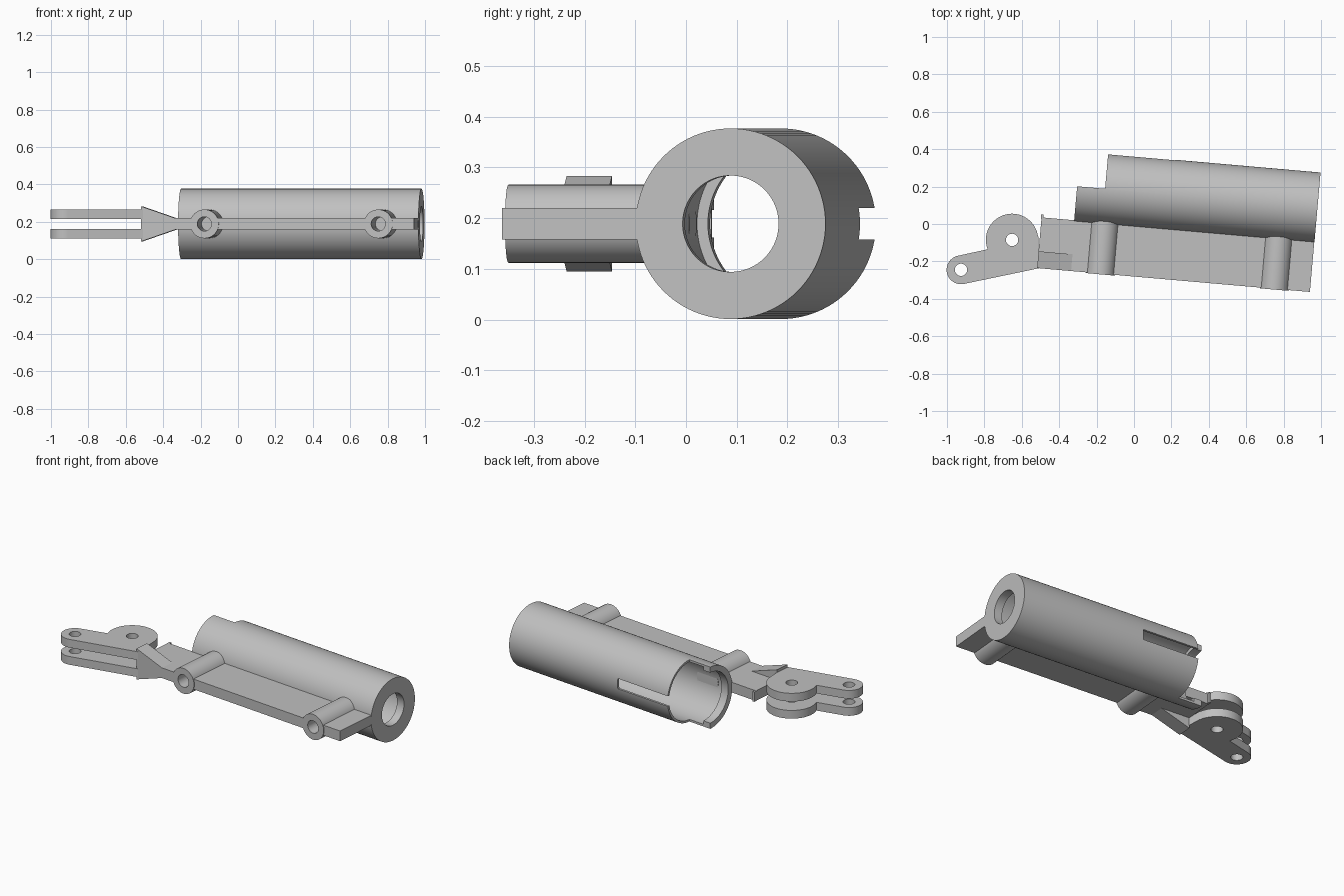
import bpy, bmesh
from math import sin, cos, radians, tau
from mathutils import Matrix, Vector

old = bpy.data.objects.get("Cube")
if old:
    bpy.data.objects.remove(old, do_unlink=True)

grey = bpy.data.materials.new("plain_grey")
grey.use_nodes = True
colour = (0.53, 0.53, 0.53, 1)
grey.diffuse_color = colour
grey.node_tree.nodes["Principled BSDF"].inputs["Base Color"].default_value = colour

# Tilted frame: local x runs along the tube, origin at the capped end
MID = 0.189
TILT = Matrix.Translation((0.981, 0.088, MID)) @ Matrix.Rotation(radians(-5), 4, "Z")
LEVEL = Matrix.Translation((0, 0, MID))


def finish(name, bm, frame):
    bmesh.ops.recalc_face_normals(bm, faces=bm.faces)
    bm.transform(frame)
    mesh = bpy.data.meshes.new(name)
    bm.to_mesh(mesh)
    bm.free()
    mesh.materials.append(grey)
    ob = bpy.data.objects.new(name, mesh)
    bpy.context.collection.objects.link(ob)
    return ob


def prism(name, outline, lo, hi, axis="Z", frame=TILT):
    """Extrude an outline: (x, y) along z, or (x, z) along y."""
    bm = bmesh.new()
    put = (lambda a, b, h: (a, b, h)) if axis == "Z" else (lambda a, b, h: (a, h, b))
    rings = [[bm.verts.new(put(a, b, h)) for a, b in outline] for h in (lo, hi)]
    bm.faces.new(rings[0])
    bm.faces.new(rings[1])
    n = len(outline)
    for i in range(n):
        j = (i + 1) % n
        bm.faces.new((rings[0][i], rings[0][j], rings[1][j], rings[1][i]))
    return finish(name, bm, frame)


def arc(cx, cy, r, start=0, end=360, steps=48):
    full = end - start == 360
    n = steps if full else steps + 1
    return [(cx + r * cos(radians(start + (end - start) * i / steps)),
             cy + r * sin(radians(start + (end - start) * i / steps))) for i in range(n)]


def rect(x0, x1, y0, y1):
    return [(x0, y0), (x1, y0), (x1, y1), (x0, y1)]


def lathe(name, profile, segments=96):
    bm = bmesh.new()
    rings = []
    for k in range(segments):
        t = tau * k / segments
        rings.append([bm.verts.new((x, r * cos(t), r * sin(t))) for x, r in profile])
    n = len(profile)
    for k in range(segments):
        a, b = rings[k], rings[(k + 1) % segments]
        for i in range(n):
            j = (i + 1) % n
            bm.faces.new((a[i], a[j], b[j], b[i]))
    return finish(name, bm, TILT)


def cut(ob, cutters):
    bpy.context.view_layer.objects.active = ob
    for c in cutters:
        mod = ob.modifiers.new("cut", "BOOLEAN")
        mod.operation = "DIFFERENCE"
        mod.solver = "EXACT"
        mod.object = c
        bpy.ops.object.modifier_apply(modifier=mod.name)


parts, cutters = [], []

# Hollow tube with a holed cap at one end and an inner lip at the other
tube = lathe("tube", [(0, 0.095), (0, 0.188), (-1.29, 0.188), (-1.29, 0.1535),
                      (-1.24, 0.1535), (-1.24, 0.175), (-0.05, 0.175), (-0.05, 0.095)])
half_cut = prism("half_cutter", rect(-1.4, -1.14, 0.001, 0.3), -0.3, 0.3)
slot_cut = prism("slot_cutter", rect(-1.3, -0.78, 0.1, 0.3), -0.031, 0.031)
cut(tube, [half_cut, slot_cut])
cutters += [half_cut, slot_cut]
parts.append(tube)

# Flat rail beside the tube with two cross bosses
rail = prism("rail", rect(-1.465, -0.001, -0.453, -0.181), -0.031, 0.031)
parts.append(rail)
for label, x in (("left", -0.192), ("right", -1.125)):
    boss = prism(label + "_boss", arc(x, 0, 0.077), -0.457, -0.173, "Y")
    hole = prism(label + "_hole_cutter", arc(x, 0, 0.038), -0.6, -0.2, "Y")
    cut(boss, [hole])
    cut(rail, [hole])
    cutters.append(hole)
    parts.append(boss)

# Wedge that joins the rail to the fork, and the small corner nib
parts.append(prism("wedge", [(-1.465, -0.094), (-1.465, 0.094), (-1.28, 0.03), (-1.28, -0.03)],
                   -0.453, -0.363, "Y"))
parts.append(prism("corner_nib", rect(-1.468, -1.455, -0.19, -0.165), -0.03, 0.03))

# Two fork plates, each a lobed arm with two pin holes
small, large = (-0.925, -0.245), (-0.652, -0.085)
outline = (arc(*small, 0.077, 100, 282, 24) + [(-0.505, -0.236), (-0.512, -0.065)]
           + arc(*large, 0.14, 10, 201, 40))
pins = [prism("pin_cutter", arc(*c, 0.033, steps=32), -0.3, 0.3, frame=LEVEL)
        for c in (small, large)]
cutters += pins
for label, lo, hi in (("upper", 0.027, 0.077), ("lower", -0.077, -0.027)):
    plate = prism(label + "_fork_plate", outline, lo, hi, frame=LEVEL)
    cut(plate, pins)
    parts.append(plate)

for c in cutters:
    bpy.data.objects.remove(c, do_unlink=True)

# Smooth the round walls and keep the edges sharp
bpy.ops.object.select_all(action="DESELECT")
for p in parts:
    p.select_set(True)
bpy.context.view_layer.objects.active = tube
bpy.ops.object.shade_smooth_by_angle(angle=radians(30))
